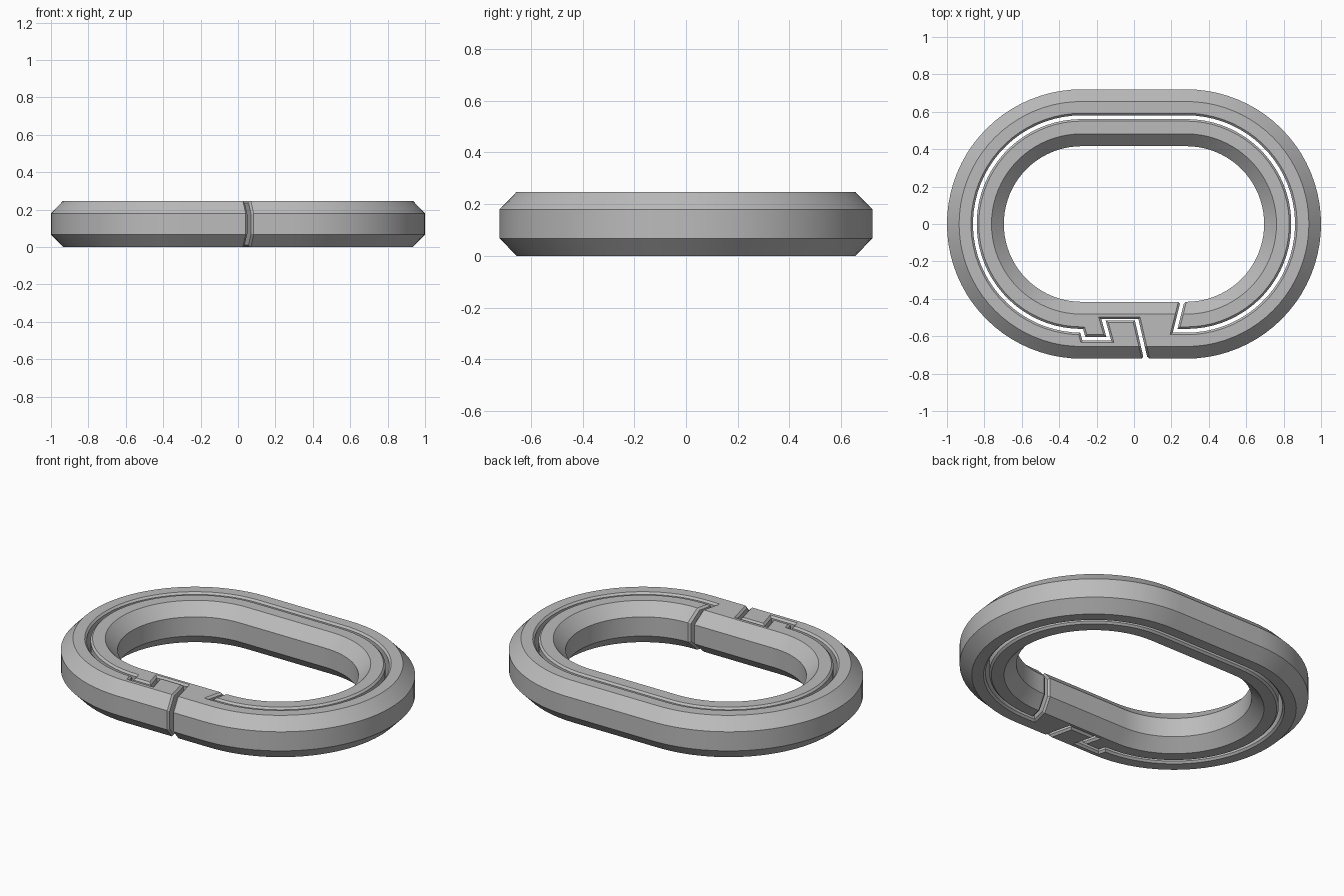
import bpy, bmesh, math
from mathutils import Vector, geometry

HALF_STRAIGHT = 0.28
HEIGHT = 0.247

cube = bpy.data.objects.get("Cube")
if cube:
    bpy.data.objects.remove(cube, do_unlink=True)

grey = bpy.data.materials.new("plain_grey")
grey.use_nodes = True
grey.diffuse_color = (0.5, 0.5, 0.5, 1)
grey.node_tree.nodes["Principled BSDF"].inputs["Base Color"].default_value = (0.5, 0.5, 0.5, 1)


def stadium(radius, steps):
    """Counter-clockwise stadium outline, starting at the front of the +x arc."""
    pts = []
    for side in (1, -1):
        for i in range(steps + 1):
            a = math.pi * (i / steps - 0.5)
            pts.append(Vector((side * (HALF_STRAIGHT + radius * math.cos(a)),
                               side * radius * math.sin(a), 0)))
    return pts


def make_object(name, bm):
    bmesh.ops.recalc_face_normals(bm, faces=bm.faces)
    mesh = bpy.data.meshes.new(name)
    bm.to_mesh(mesh)
    bm.free()
    mesh.materials.append(grey)
    obj = bpy.data.objects.new(name, mesh)
    bpy.context.collection.objects.link(obj)
    return obj


def make_ring():
    """Octagonal profile swept round the stadium."""
    low, high = 0.067, HEIGHT - 0.067
    profile = [(0.72, low), (0.72, high), (0.655, HEIGHT), (0.482, HEIGHT),
               (0.416, high), (0.416, low), (0.482, 0), (0.655, 0)]
    bm = bmesh.new()
    loops = [[bm.verts.new((p.x, p.y, z)) for p in stadium(r, 40)] for r, z in profile]
    for k, loop in enumerate(loops):
        other = loops[(k + 1) % len(loops)]
        for i in range(len(loop)):
            j = (i + 1) % len(loop)
            bm.faces.new((loop[i], loop[j], other[j], other[i]))
    return make_object("ring_blank", bm)


def offset_path(path, widths, sign):
    """Mitred offset of an open path with one half-width per segment."""
    lines = []
    for a, b, w in zip(path, path[1:], widths):
        d = (b - a).normalized()
        shift = Vector((-d.y, d.x, 0)) * w * sign
        lines.append((a + shift, b + shift))
    pts = [lines[0][0]]
    for first, second in zip(lines, lines[1:]):
        hit = geometry.intersect_line_line(*first, *second)
        pts.append(hit[0] if hit else first[1])
    return pts + [lines[-1][1]]


def make_slot_cutter():
    """Thin wall following the split between the two halves."""
    start = [Vector((0.287, -0.30, 0)), Vector((0.22, -0.571, 0))]
    latch = [Vector((x, y, 0)) for x, y in
             ((-0.268, -0.613), (-0.135, -0.613), (-0.163, -0.512),
              (0.014, -0.512), (0.081, -0.80))]
    path = start + stadium(0.571, 37) + latch
    widths = [0.010] * (len(path) - 1)
    widths[-2] = 0.003
    outline = offset_path(path, widths, 1) + offset_path(path, widths, -1)[::-1]
    bm = bmesh.new()
    face = bm.faces.new([bm.verts.new((p.x, p.y, -0.1)) for p in outline])
    ext = bmesh.ops.extrude_face_region(bm, geom=[face])
    top = [g for g in ext["geom"] if isinstance(g, bmesh.types.BMVert)]
    bmesh.ops.translate(bm, verts=top, vec=(0, 0, HEIGHT + 0.2))
    return make_object("slot_cutter", bm)


def is_slot_wall(face):
    c = face.calc_center_median()
    d = math.hypot(max(abs(c.x) - HALF_STRAIGHT, 0), c.y)
    return abs(face.normal.z) < 0.1 and 0.43 < d < 0.705


def island(start):
    found, stack = {start}, [start]
    while stack:
        for e in stack.pop().link_edges:
            for v in e.verts:
                if v not in found:
                    found.add(v)
                    stack.append(v)
    return found


# Cut the ring along the slot
ring, cutter = make_ring(), make_slot_cutter()
cutter.hide_render = True
mod = ring.modifiers.new("slot", 'BOOLEAN')
mod.operation, mod.solver, mod.object = 'DIFFERENCE', 'EXACT', cutter
bpy.context.view_layer.update()
cut = bpy.data.meshes.new_from_object(ring.evaluated_get(bpy.context.evaluated_depsgraph_get()))
bpy.data.objects.remove(ring, do_unlink=True)
bpy.data.objects.remove(cutter, do_unlink=True)

# Merge flat areas and chamfer every rim of the slot
bm = bmesh.new()
bm.from_mesh(cut)
bmesh.ops.remove_doubles(bm, verts=bm.verts, dist=0.0001)
bmesh.ops.dissolve_limit(bm, angle_limit=0.01, verts=bm.verts, edges=bm.edges)
bm.normal_update()
walls = {f for f in bm.faces if is_slot_wall(f)}
rims = [e for e in bm.edges if len(e.link_faces) == 2
        and (e.link_faces[0] in walls) != (e.link_faces[1] in walls)]
bmesh.ops.bevel(bm, geom=rims, offset=0.011, offset_type='OFFSET', segments=1,
                profile=0.5, affect='EDGES', clamp_overlap=False)
for f in bm.faces:
    f.material_index = 0

# Outer body and inner gate become separate parts
for name, keep_outer in (("outer_body", True), ("inner_gate", False)):
    part = bm.copy()
    outer = island(max(part.verts, key=lambda v: v.co.x))
    drop = [v for v in part.verts if (v in outer) != keep_outer]
    bmesh.ops.delete(part, geom=drop, context='VERTS')
    obj = make_object(name, part)
    bpy.ops.object.select_all(action='DESELECT')
    obj.select_set(True)
    bpy.context.view_layer.objects.active = obj
    bpy.ops.object.shade_smooth_by_angle(angle=math.radians(20))
bm.free()
